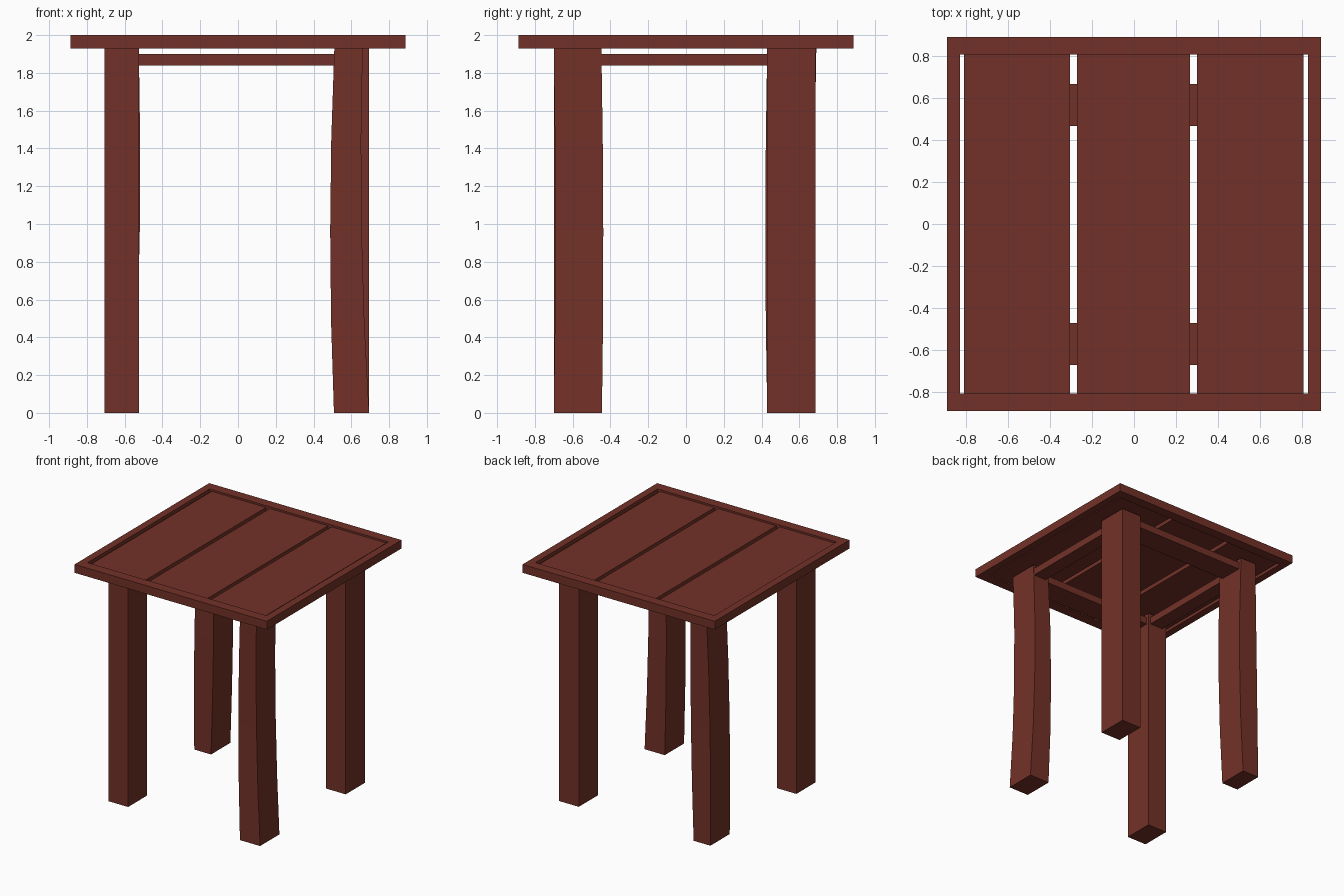
import bpy, bmesh

if "Cube" in bpy.data.objects:
    bpy.data.objects.remove(bpy.data.objects["Cube"])

wood = bpy.data.materials.new("dark_red_wood")
wood.diffuse_color = (0.17, 0.031, 0.021, 1)
wood.use_nodes = True
wood.node_tree.nodes["Principled BSDF"].inputs["Base Color"].default_value = wood.diffuse_color


def finish(name, bm):
    bmesh.ops.recalc_face_normals(bm, faces=bm.faces)
    me = bpy.data.meshes.new(name)
    bm.to_mesh(me)
    bm.free()
    me.materials.append(wood)
    ob = bpy.data.objects.new(name, me)
    bpy.context.collection.objects.link(ob)
    return ob


def loft(name, rings, closed=False):
    """Skin rectangles (x0, x1, y0, y1, z) in order; cap ends or close into a loop."""
    bm = bmesh.new()
    loops = [[bm.verts.new(p) for p in ((a, c, z), (b, c, z), (b, d, z), (a, d, z))]
             for a, b, c, d, z in rings]
    pairs = list(zip(loops, loops[1:]))
    if closed:
        pairs.append((loops[-1], loops[0]))
    else:
        bm.faces.new(loops[0])
        bm.faces.new(loops[-1])
    for lo, hi in pairs:
        for i in range(4):
            j = (i + 1) % 4
            bm.faces.new((lo[i], lo[j], hi[j], hi[i]))
    return finish(name, bm)


def box(name, x0, x1, y0, y1, z0, z1):
    return loft(name, [(x0, x1, y0, y1, z0), (x0, x1, y0, y1, z1)])


def leg(name, bottom, middle, top, height=1.93, steps=4):
    """Leg whose cross-section bows through three rectangles."""
    rings = []
    for i in range(steps + 1):
        t = i / steps
        w = ((1 - t) * (1 - 2 * t), 4 * t * (1 - t), t * (2 * t - 1))
        rect = [w[0] * b + w[1] * m + w[2] * p for b, m, p in zip(bottom, middle, top)]
        rings.append((*rect, t * height))
    return loft(name, rings)


# Table top: rim and three recessed planks
o, ix, iy = 0.888, 0.826, 0.805
loft("top_frame", [(-o, o, -o, o, 1.93), (-o, o, -o, o, 2.0),
                   (-ix, ix, -iy, iy, 2.0), (-ix, ix, -iy, iy, 1.93)], closed=True)
for name, x0, x1 in (("left_plank", -0.808, -0.305),
                     ("middle_plank", -0.27, 0.267),
                     ("right_plank", 0.30, 0.805)):
    box(name, x0, x1, -iy, iy, 1.94, 1.985)

# Rails between the legs
for name, y in (("front_rail", -0.57), ("back_rail", 0.565)):
    box(name, -0.56, 0.56, y - 0.1, y + 0.1, 1.84, 1.90)
for name, x in (("left_rail", -0.607), ("right_rail", 0.595)):
    box(name, x - 0.06, x + 0.06, -0.5, 0.5, 1.84, 1.90)

# Two straight legs and two bowed legs
fl = (-0.706, -0.525, -0.70, -0.448)
br = (0.51, 0.694, 0.43, 0.686)
leg("front_left_leg", fl, fl, fl, steps=1)
leg("back_right_leg", br, br, br, steps=1)
leg("front_right_leg", (0.508, 0.694, -0.70, -0.445),
    (0.488, 0.655, -0.692, -0.438), (0.51, 0.66, -0.70, -0.448))
leg("back_left_leg", (-0.705, -0.55, 0.43, 0.685),
    (-0.697, -0.52, 0.42, 0.678), (-0.672, -0.525, 0.43, 0.69))
